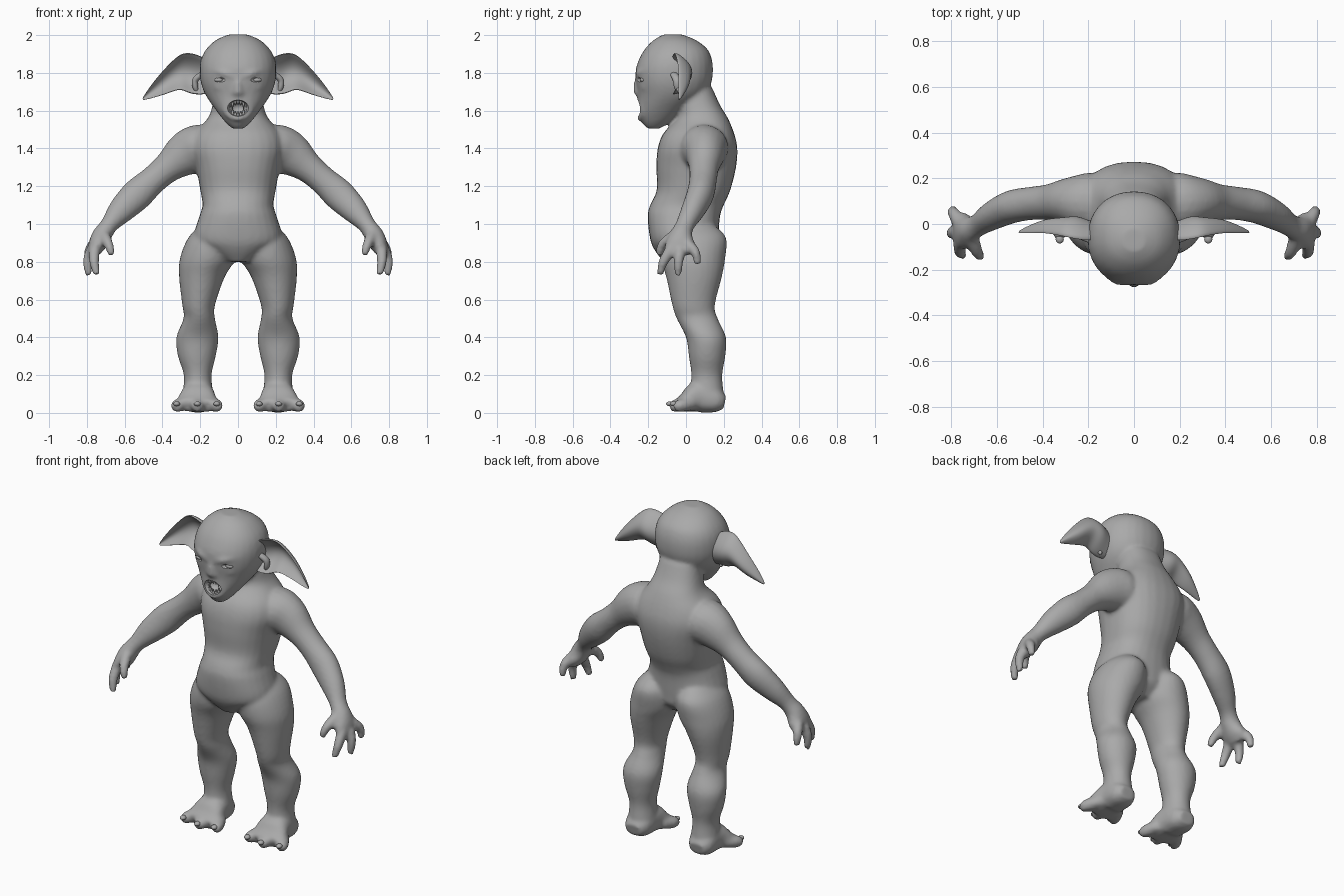
import bpy, bmesh, math
from mathutils import Vector

if "Cube" in bpy.data.objects:
    bpy.data.objects.remove(bpy.data.objects["Cube"])

skin = bpy.data.materials.new("grey_skin")
skin.diffuse_color = (0.4, 0.4, 0.4, 1)
skin.use_nodes = True
skin.node_tree.nodes["Principled BSDF"].inputs["Base Color"].default_value = skin.diffuse_color
X, Y, Z = Vector((1, 0, 0)), Vector((0, 1, 0)), Vector((0, 0, 1))


def spline(rows, n=4):
    """Catmull-Rom resampling of parameter rows."""
    out = []
    for i in range(len(rows) - 1):
        p = [rows[max(0, min(len(rows) - 1, i + k))] for k in (-1, 0, 1, 2)]
        for j in range(n):
            t = j / n
            out.append(tuple(0.5 * (2 * b + (c - a) * t + (2 * a - 5 * b + 4 * c - d) * t * t
                                    + (3 * b - a - 3 * c + d) * t ** 3) for a, b, c, d in zip(*p)))
    return out + [rows[-1]]


def skin_rings(bm, rings):
    vs = [[bm.verts.new(p) for p in r] for r in rings]
    n = len(vs[0])
    fs = [bm.faces.new((a[i], a[(i + 1) % n], b[(i + 1) % n], b[i]))
          for a, b in zip(vs, vs[1:]) for i in range(n)]
    fs += [bm.faces.new(vs[0]), bm.faces.new(vs[-1])]
    bmesh.ops.recalc_face_normals(bm, faces=fs)


def tube(bm, rows, s=1, side=Y, seg=20, flat=False, power=2.0):
    """Rows of x, y, z, radius across, radius along side."""
    rows = spline(rows)
    pts = [Vector((r[0] * s, r[1], r[2])) for r in rows]
    rings = []
    for i, (p, r) in enumerate(zip(pts, rows)):
        d = Z if flat else (pts[min(i + 1, len(pts) - 1)] - pts[max(i - 1, 0)]).normalized()
        u = (side - d * side.dot(d)).normalized()
        w = u.cross(d)
        ring = []
        for k in range(seg):
            t = 2 * math.pi * k / seg
            c, q = math.cos(t), math.sin(t)
            e = 2 / power
            ring.append(p + w * r[3] * math.copysign(abs(c) ** e, c)
                        + u * r[4] * math.copysign(abs(q) ** e, q))
        rings.append(ring)
    skin_rings(bm, rings)


def stack(bm, rows, s=1, power=2.0):
    """Level rings from z, x low, x high, y front, y back."""
    tube(bm, [((a + b) / 2, (f + k) / 2, z, (b - a) / 2, (k - f) / 2)
              for z, a, b, f, k in rows], s, flat=True, seg=28, power=power)


def finish(bm, name):
    me = bpy.data.meshes.new(name)
    bm.to_mesh(me)
    bm.free()
    ob = bpy.data.objects.new(name, me)
    bpy.context.collection.objects.link(ob)
    me.materials.append(skin)
    return ob


def smooth(ob, angle=60):
    bpy.ops.object.select_all(action='DESELECT')
    bpy.context.view_layer.objects.active = ob
    ob.select_set(True)
    bpy.ops.object.shade_smooth_by_angle(angle=math.radians(angle))


def apply_all(ob):
    bpy.context.view_layer.objects.active = ob
    for m in list(ob.modifiers):
        bpy.ops.object.modifier_apply(modifier=m.name)


def ball(bm, c, size, seg=12):
    g = bmesh.ops.create_uvsphere(bm, u_segments=seg, v_segments=seg // 2 + 2, radius=1)
    for v in g["verts"]:
        v.co = Vector(c) + Vector([a * b for a, b in zip(v.co, size)])


body = bmesh.new()
# torso and neck
stack(body, [(z, -w, w, f, k) for z, w, f, k in (
    (.80, .07, -.12, .10), (.86, .17, -.165, .16), (.92, .235, -.19, .17), (1.04, .205, -.203, .18),
    (1.1, .188, -.19, .2), (1.18, .2, -.155, .235), (1.3, .222, -.157, .265), (1.4, .245, -.15, .272),
    (1.48, .225, -.12, .255), (1.56, .16, -.05, .222), (1.63, .135, -.05, .18), (1.72, .12, -.06, .14))],
    power=2.3)
# head
stack(body, [(z, -w, w, f, k) for z, w, f, k in (
    (1.505, .03, -.205, -.14), (1.54, .068, -.235, -.08), (1.6, .115, -.255, 0), (1.68, .17, -.255, .10),
    (1.75, .197, -.265, .135), (1.82, .203, -.266, .143), (1.88, .193, -.245, .135),
    (1.93, .165, -.215, .11), (1.975, .115, -.17, .05), (2.003, .05, -.12, -.02))], power=2.15)
# nose bridge and lips
tube(body, [(0, -.25, 1.79, .018, .015), (0, -.257, 1.74, .02, .02), (0, -.258, 1.69, .032, .018)])
lips = [(.07 * math.cos(t), -.245 + .02 * abs(math.cos(t)), 1.613 + .054 * math.sin(t), .014, .014)
        for t in [math.tau * i / 12 for i in range(13)]]
tube(body, lips)

for s in (1, -1):
    # brow and cheek
    tube(body, [(.02, -.255, 1.78, .014, .014), (.08, -.248, 1.80, .018, .016),
                (.15, -.19, 1.815, .014, .014)], s)
    tube(body, [(.06, -.235, 1.72, .012, .014), (.11, -.215, 1.725, .018, .016),
                (.15, -.16, 1.74, .012, .012)], s)
    # leg
    stack(body, [(1.0, .07, .19, -.06, .14), (.93, .015, .262, -.13, .212), (.82, .012, .307, -.135, .208),
                 (.72, .07, .312, -.105, .19), (.57, .122, .295, -.073, .153), (.50, .122, .288, -.05, .168),
                 (.40, .103, .327, 0, .212), (.3, .118, .318, .015, .208), (.2, .14, .287, .028, .192),
                 (.1, .132, .292, .02, .2), (.03, .14, .285, .03, .2)], s)
    # foot and toes
    tube(body, [(.215, .205, .055, .035, .05), (.215, .16, .065, .065, .078), (.212, .07, .085, .085, .088),
                (.217, 0, .055, .053, .11), (.22, -.045, .037, .034, .122)], s, X, power=2.4)
    for x, y in ((.32, -.062), (.215, -.085), (.115, -.068)):
        tube(body, [(.2 + (x - .2) * .7, .03, .05, .035, .035), (x, y + .03, .038, .034, .036),
                    (x, y, .03, .022, .024)], s, X)
    # shoulder, arm and palm
    tube(body, [(.10, .09, 1.41, .10, .11), (.2, .095, 1.40, .128, .13), (.28, .1, 1.368, .118, .105),
                (.37, .095, 1.30, .082, .08), (.45, .09, 1.232, .075, .073), (.535, .075, 1.155, .084, .072),
                (.62, .035, 1.07, .07, .062), (.682, -.005, .995, .047, .05), (.72, -.025, .94, .052, .06),
                (.748, -.03, .885, .046, .082), (.768, -.03, .84, .028, .065)], s)
    # thumb and fingers
    for path in (((.71, -.06, .94), (.685, -.125, .89), (.668, -.142, .835)),
                 ((.76, -.075, .87), (.762, -.12, .80), (.748, -.138, .73)),
                 ((.775, -.03, .86), (.796, -.04, .80), (.79, -.042, .727)),
                 ((.765, .01, .89), (.79, .05, .85), (.792, .062, .785))):
        tube(body, [p + (r, r) for p, r in zip(path, (.032, .026, .018))], s)

ob = finish(body, "body")
m = ob.modifiers.new("merge", 'REMESH')
m.mode, m.voxel_size = 'VOXEL', 0.011
m = ob.modifiers.new("soften", 'SMOOTH')
m.factor, m.iterations = 0.5, 7
apply_all(ob)

# mouth opening and eye sockets
bm = bmesh.new()
ball(bm, (0, -.27, 1.613), (.06, .075, .044), 24)
for s in (1, -1):
    ball(bm, (.1 * s, -.262, 1.763), (.034, .03, .015), 16)
cut = finish(bm, "face_cutter")
cut.hide_render = True
cut.hide_viewport = False
m = ob.modifiers.new("openings", 'BOOLEAN')
m.operation, m.object, m.solver = 'DIFFERENCE', cut, 'EXACT'
apply_all(ob)
bpy.data.objects.remove(cut)
smooth(ob)

# eyes
bm = bmesh.new()
for s in (1, -1):
    ball(bm, (.1 * s, -.224, 1.763), (.026, .02, .014), 16)
smooth(finish(bm, "eyes"))

# pointed teeth, longer towards the corners
bm = bmesh.new()
for up in (1, -1):
    for i in range(7):
        x = (i - 3) * .0145
        h = .042 if i in (1, 5) else .03
        base = 1.613 + up * .045 * math.sqrt(1 - (x / .064) ** 2)
        y = -.238 + abs(x) * .35
        skin_rings(bm, [[(x + r * math.cos(a), y + r * math.sin(a), base - up * k)
                         for a in [math.tau * j / 8 for j in range(8)]]
                        for r, k in ((.008, -.008), (.0075, h * .4), (.001, h))])
smooth(finish(bm, "teeth"))

# toe claws
bm = bmesh.new()
for s in (1, -1):
    for x, y in ((.325, -.066), (.215, -.086), (.112, -.07)):
        ball(bm, (x * s, y, .048), (.018, .02, .013))
smooth(finish(bm, "toe_claws"))

# cupped, pointed ears
for s, side in ((1, "left"), (-1, "right")):
    bm = bmesh.new()
    rings = []
    for x, lo, hi, y, cup, th in spline([
            (.13, 1.70, 1.85, -.03, .03, .03), (.19, 1.685, 1.885, -.05, .065, .03),
            (.25, 1.69, 1.905, -.05, .085, .026), (.31, 1.71, 1.895, -.04, .07, .022),
            (.39, 1.685, 1.82, -.03, .05, .016), (.46, 1.665, 1.735, -.032, .025, .012),
            (.505, 1.655, 1.668, -.035, .004, .006)], 3):
        ts = [-1 + k / 4 for k in range(9)]
        zy = [((lo + hi) / 2 + (hi - lo) / 2 * t, y + cup * (1 - t * t)) for t in ts]
        rings.append([(x * s, v, z) for z, v in zy] + [(x * s, v - th, z) for z, v in reversed(zy)])
    skin_rings(bm, rings)
    # inner ear fold
    tube(bm, [(.18, -.07, 1.80, .015, .02), (.225, -.05, 1.765, .018, .022), (.225, -.045, 1.72, .015, .018),
              (.21, -.03, 1.69, .008, .01)], s, seg=10)
    ear = finish(bm, side + "_ear")
    ear.modifiers.new("round", 'SUBSURF').levels = 1
    apply_all(ear)
    smooth(ear)
